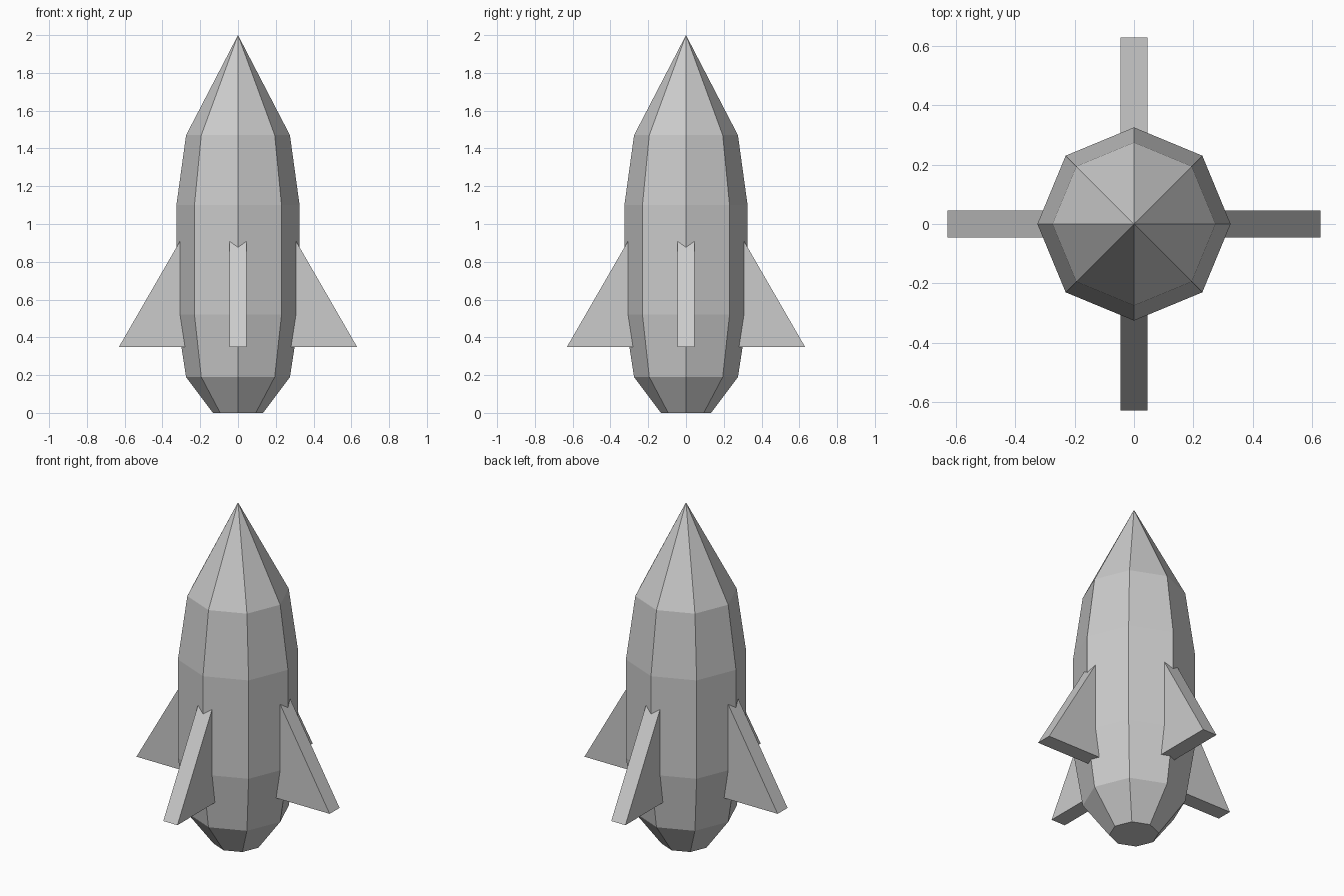
import bpy, bmesh, math
from mathutils import Matrix

cube = bpy.data.objects.get("Cube")
if cube:
    bpy.data.objects.remove(cube, do_unlink=True)

grey = bpy.data.materials.new("light_grey")
grey.use_nodes = True
colour = (0.6, 0.6, 0.6, 1.0)
grey.diffuse_color = colour
grey.node_tree.nodes["Principled BSDF"].inputs["Base Color"].default_value = colour


def add_object(name, bm):
    bmesh.ops.recalc_face_normals(bm, faces=bm.faces)
    mesh = bpy.data.meshes.new(name)
    bm.to_mesh(mesh)
    bm.free()
    mesh.materials.append(grey)
    obj = bpy.data.objects.new(name, mesh)
    bpy.context.collection.objects.link(obj)
    return obj


# Hull: eight-sided rings (radius, height) closed by a flat base and a pointed nose
SIDES = 8
profile = [(0.133, 0), (0.275, 0.19), (0.326, 0.52), (0.326, 1.1), (0.275, 1.47)]
bm = bmesh.new()
rings = []
for radius, z in profile:
    angles = [math.tau * i / SIDES for i in range(SIDES)]
    rings.append([bm.verts.new((radius * math.cos(a), radius * math.sin(a), z))
                  for a in angles])
bm.faces.new(rings[0])
tip = bm.verts.new((0, 0, 2))
for i in range(SIDES):
    j = (i + 1) % SIDES
    for low, high in zip(rings, rings[1:]):
        bm.faces.new((low[i], low[j], high[j], high[i]))
    bm.faces.new((rings[-1][i], rings[-1][j], tip))
add_object("hull", bm)

# Fins: thick slanted plates whose inner edges are buried in the hull
HALF_THICKNESS = 0.046
SLOPE = math.sqrt(3)
outer, inner, bottom = 0.63, 0.2, 0.35
outline = [(inner, bottom), (outer, bottom), (inner, bottom + (outer - inner) * SLOPE)]
for k, side in enumerate(("left", "back", "right", "front")):
    bm = bmesh.new()
    face = bm.faces.new([bm.verts.new((x, -HALF_THICKNESS, z)) for x, z in outline])
    extruded = bmesh.ops.extrude_face_region(bm, geom=[face])["geom"]
    moved = [v for v in extruded if isinstance(v, bmesh.types.BMVert)]
    bmesh.ops.translate(bm, verts=moved, vec=(0, 2 * HALF_THICKNESS, 0))
    bm.transform(Matrix.Rotation(k * math.pi / 2, 4, "Z"))
    add_object(side + "_fin", bm)
